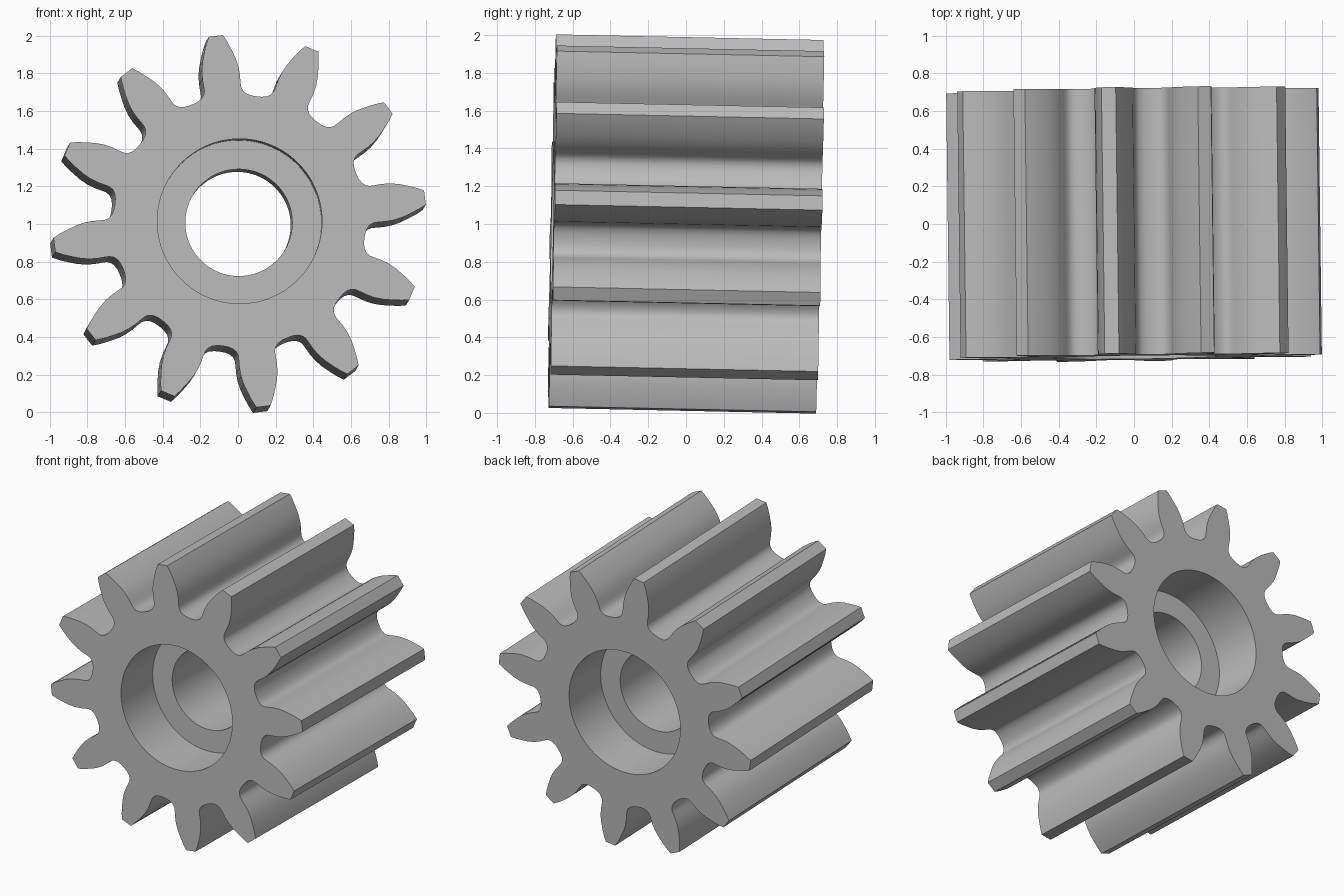
import bpy, bmesh
from math import radians, cos, sin

cube = bpy.data.objects.get("Cube")
if cube:
    bpy.data.objects.remove(cube)

TEETH = 12
PHASE = 7.3          # angle of the first tooth centre, degrees
HALF = 0.708         # half the gear's length
BORE, RECESS = 0.284, 0.4375
STEP = 0.365         # depth of the recess at each end

# Half a tooth, tip to root: (radius, degrees from the tooth centre)
flank = [(0.993, 2.2), (0.957, 3.35), (0.916, 4.5), (0.87, 5.8), (0.825, 6.8),
         (0.78, 7.4), (0.74, 7.65), (0.715, 7.9), (0.695, 8.7), (0.68, 10.2),
         (0.671, 12.5), (0.669, 15)]
tooth = [(r, -a) for r, a in reversed(flank[:-1])] + flank
outline = [(r, radians(PHASE + a + k * 360 / TEETH))
           for k in range(TEETH) for r, a in tooth]

# Metal colour
metal = bpy.data.materials.new("grey metal")
metal.use_nodes = True
grey = (0.5, 0.5, 0.5, 1)
metal.diffuse_color = grey
metal.node_tree.nodes["Principled BSDF"].inputs["Base Color"].default_value = grey

# Closed section of the gear: toothed rim, recess at each end, narrow bore
section = [(None, -HALF), (None, HALF), (RECESS, HALF), (RECESS, HALF - STEP),
           (BORE, HALF - STEP), (BORE, STEP - HALF), (RECESS, STEP - HALF),
           (RECESS, -HALF)]
bm = bmesh.new()
rings = []
for radius, y in section:
    rings.append([bm.verts.new(((radius or r) * cos(a), y, (radius or r) * sin(a)))
                  for r, a in outline])
n = len(outline)
for i, ring in enumerate(rings):
    following = rings[(i + 1) % len(rings)]
    for j in range(n):
        k = (j + 1) % n
        bm.faces.new((ring[j], ring[k], following[k], following[j]))
bmesh.ops.recalc_face_normals(bm, faces=bm.faces)

mesh = bpy.data.meshes.new("pinion_gear")
bm.to_mesh(mesh)
bm.free()
mesh.materials.append(metal)
gear = bpy.data.objects.new("pinion_gear", mesh)
bpy.context.collection.objects.link(gear)

# The gear rests at a slight tilt
gear.location = (0, 0, 1)
gear.rotation_euler = (-0.021, 0, 0.0125)

bpy.ops.object.select_all(action='DESELECT')
gear.select_set(True)
bpy.context.view_layer.objects.active = gear
bpy.ops.object.shade_smooth_by_angle(angle=radians(40))
